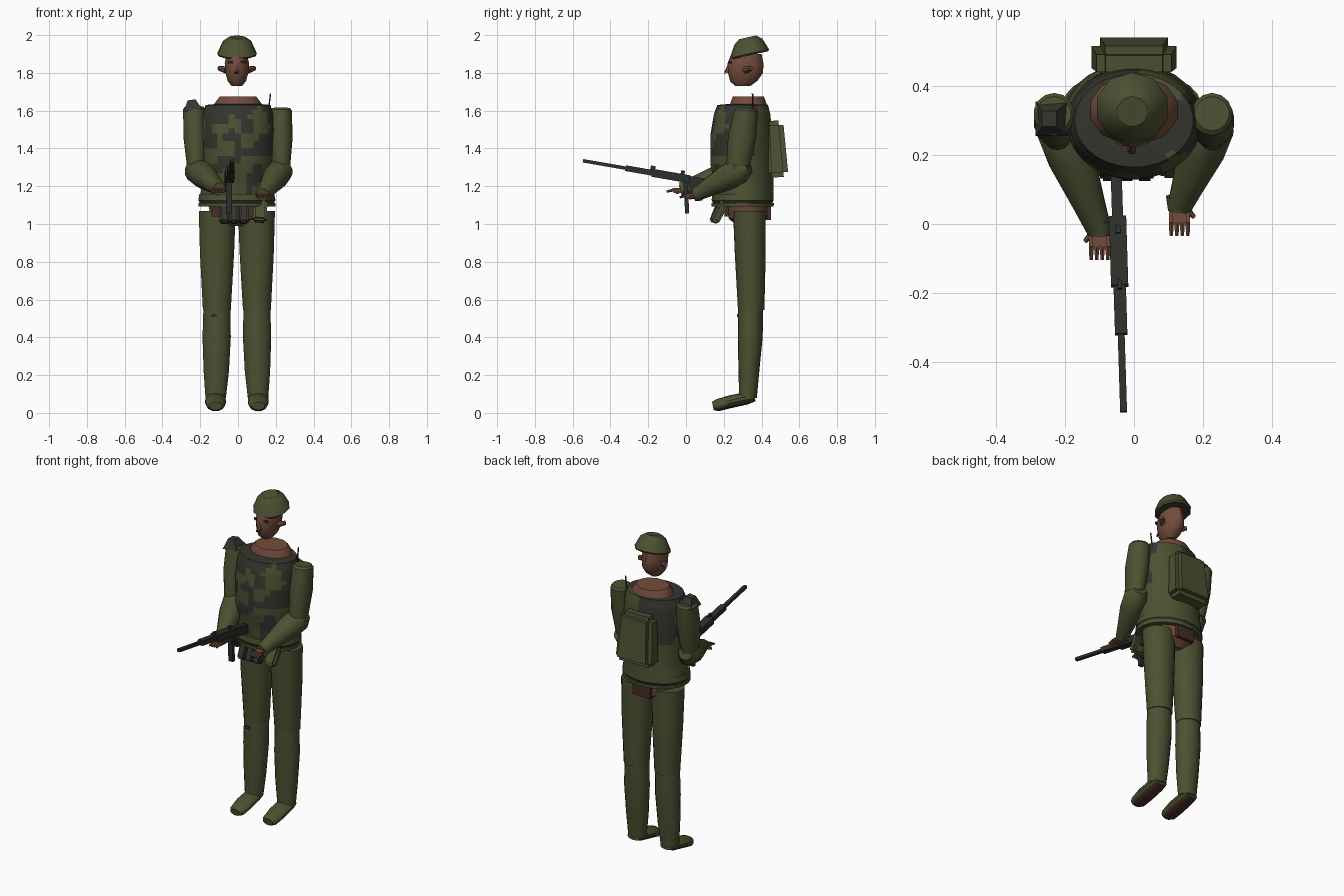
import bpy, bmesh, math
from mathutils import Vector, Euler

cube = bpy.data.objects.get("Cube")
if cube:
    bpy.data.objects.remove(cube, do_unlink=True)


def colour(name, r, g, b):
    m = bpy.data.materials.new(name)
    m.use_nodes = True
    m.diffuse_color = (r, g, b, 1)
    bsdf = m.node_tree.nodes["Principled BSDF"]
    bsdf.inputs["Base Color"].default_value = (r, g, b, 1)
    bsdf.inputs["Roughness"].default_value = 0.8
    return m


OLIVE = colour("olive", 0.072, 0.082, 0.031)
CAMO = colour("dark_camo", 0.036, 0.036, 0.028)
SKIN = colour("brown_skin", 0.17, 0.072, 0.045)
METAL = colour("gunmetal", 0.027, 0.029, 0.025)
LEATHER = colour("dark_leather", 0.06, 0.026, 0.02)
UP = Vector((0, 0, 1))
parts = []


def finish(name, bm, mat):
    bmesh.ops.recalc_face_normals(bm, faces=bm.faces)
    me = bpy.data.meshes.new(name)
    bm.to_mesh(me)
    bm.free()
    me.materials.append(mat)
    ob = bpy.data.objects.new(name, me)
    bpy.context.collection.objects.link(ob)
    parts.append(ob)
    return ob


def loft(name, mat, rings, n=14, axis=UP, fine=1):
    """Skin elliptical rings (x, y, z, rx, ry) that all face along axis."""
    steps = []
    for a, b in zip(rings, rings[1:]):
        for k in range(fine):
            steps.append([p + (q - p) * k / fine for p, q in zip(a, b)])
    steps.append(rings[-1])
    turn = UP.rotation_difference(Vector(axis).normalized())
    bm = bmesh.new()
    loops = []
    for x, y, z, rx, ry in steps:
        angles = [2 * math.pi * (i + 0.5) / n for i in range(n)]
        loops.append([bm.verts.new(Vector((x, y, z)) + turn @ Vector(
            (rx * math.cos(t), ry * math.sin(t), 0))) for t in angles])
    for a, b in zip(loops, loops[1:]):
        for i in range(n):
            j = (i + 1) % n
            bm.faces.new((a[i], a[j], b[j], b[i]))
    bm.faces.new(loops[0])
    bm.faces.new(loops[-1])
    return finish(name, bm, mat)


def limb(name, mat, points, n=14):
    """Round tube through (x, y, z, radius) points."""
    axis = Vector(points[-1][:3]) - Vector(points[0][:3])
    return loft(name, mat, [(*p, p[3]) for p in points], n, axis)


def box(name, mat, loc, size, rot=(0, 0, 0), taper=1, bevel=0):
    bm = bmesh.new()
    bmesh.ops.create_cube(bm, size=1)
    for v in bm.verts:
        if v.co.z > 0:
            v.co.x *= taper
            v.co.y *= taper
        v.co = Vector(a * b for a, b in zip(v.co, size))
    if bevel:
        bmesh.ops.bevel(bm, geom=bm.edges[:], offset=bevel, segments=2, affect='EDGES')
    turn = Euler(rot).to_matrix()
    for v in bm.verts:
        v.co = turn @ v.co + Vector(loc)
    return finish(name, bm, mat)


def paint(ob, mat, rule):
    ob.data.materials.append(mat)
    for f in ob.data.polygons:
        if rule(f):
            f.material_index = len(ob.data.materials) - 1


# Head, face and helmet
loft("head", SKIN, [(-.006, .30, 1.73, .028, .04), (-.006, .305, 1.757, .05, .072),
                    (-.006, .315, 1.80, .062, .093), (-.006, .315, 1.85, .066, .095),
                    (-.006, .32, 1.90, .055, .08)])
limb("nose", SKIN, [(-.006, .228, 1.845, .006), (-.006, .216, 1.80, .014)], 6)
for s, side in ((-1, "right"), (1, "left")):
    box(side + "_eye", METAL, (-.006 + s * .035, .233, 1.857), (.024, .008, .013), (0, 0, s * .4))
    box(side + "_nostril", METAL, (-.006 + s * .007, .206, 1.80), (.006, .006, .014))
    limb(side + "_ear", SKIN, [(-.006 + s * .055, .315, 1.815, .02),
                              (-.006 + s * .095, .345, 1.825, .012)], 8)
helmet = loft("helmet", OLIVE, [(-.005, .337, 1.893, .1, .1), (-.005, .336, 1.902, .108, .106),
                                (-.005, .33, 1.965, .078, .076), (-.005, .326, 1.988, .045, .045)],
              10, (0, -.22, 1))
paint(helmet, CAMO, lambda f: f.normal.z < -.8)

# Torso with camouflage patches chosen by the nearest patch centre
torso = loft("jacket", OLIVE, [(-.006, .31, 1.13, .198, .155), (-.004, .305, 1.22, .185, .158),
                               (-.002, .295, 1.32, .187, .167), (0, .293, 1.48, .196, .163),
                               (0, .297, 1.58, .188, .15), (0, .3, 1.63, .172, .135),
                               (0, .32, 1.635, .12, .1)], 36, fine=4)
dark = [(-.1, .15, 1.58), (.02, .14, 1.6), (-.15, .2, 1.47), (-.04, .13, 1.46), (.04, .13, 1.52),
        (.13, .18, 1.42), (.02, .13, 1.38), (-.08, .15, 1.33), (.18, .28, 1.6), (-.17, .3, 1.6),
        (.1, .15, 1.28), (.19, .3, 1.42), (-.06, .44, 1.6), (-.15, .4, 1.45)]
light = [(-.1, .14, 1.5), (0, .13, 1.53), (.11, .15, 1.54), (-.06, .13, 1.39), (.06, .13, 1.45),
         (.06, .14, 1.32), (-.15, .19, 1.36), (-.03, .14, 1.25), (.15, .2, 1.32), (.08, .44, 1.6),
         (0, .45, 1.45), (.15, .4, 1.45), (-.19, .28, 1.48), (0, .46, 1.25), (-.15, .2, 1.2),
         (.17, .22, 1.2), (.17, .35, 1.3), (-.17, .35, 1.3)]


def near(p, spots):
    return min((p - Vector(s)).length for s in spots)


paint(torso, CAMO, lambda f: near(f.center, dark) < near(f.center, light))
loft("neck_base", SKIN, [(0, .33, 1.60, .135, .105), (0, .33, 1.637, .13, .1), (0, .33, 1.675, .1, .085)], 12)
loft("jacket_hem", OLIVE, [(-.006, .3, 1.092, .205, .165), (-.006, .3, 1.112, .206, .167)], 24)
belt = loft("belt", OLIVE, [(-.006, .3, 1.112, .198, .158), (-.006, .3, 1.125, .206, .166),
                            (-.006, .3, 1.16, .2, .163)], 24)
paint(belt, CAMO, lambda f: f.center.z < 1.12)
loft("hips", SKIN, [(-.006, .33, .99, .06, .06), (-.006, .33, 1.03, .14, .105), (-.006, .33, 1.10, .155, .11)])
box("rear_belt_pouch", LEATHER, (-.006, .44, 1.06), (.12, .02, .08))
box("front_belt_strip", LEATHER, (-.006, .215, 1.075), (.27, .02, .07))

# Backpack and radio aerial
box("backpack", OLIVE, (0, .475, 1.397), (.25, .115, .3), (.07, 0, 0), .86, .025)
limb("aerial", METAL, [(.155, .355, 1.55, .004), (.172, .352, 1.69, .004)], 6)

# Ammunition pouches
for i in range(3):
    box("magazine_pouch_%d" % (i + 1), CAMO, (-.073 + i * .052, .165, 1.06), (.05, .05, .115), (-.35, 0, 0), .9, .008)
box("canteen", OLIVE, (.117, .18, 1.07), (.075, .05, .13), (-.5, .08, 0), .95, .012)

# Arms: (shoulder, elbow, wrist) per side, with hand and fingers
arms = {"right": (-1, (-.232, .32, 1.62), (-.222, .275, 1.31), (-.1, -.02, 1.185)),
        "left": (1, (.226, .32, 1.612), (.228, .275, 1.31), (.132, .05, 1.155))}
for side, (s, sh, el, wr) in arms.items():
    sh, el, wr = Vector(sh), Vector(el), Vector(wr)
    loft(side + "_upper_sleeve", OLIVE, [(*sh, .05, .05), (*sh.lerp(el, .04), .06, .062),
                                         (*sh.lerp(el, .5), .064, .075), (*el, .05, .062)], 14,
         (0, -.1, -1))
    start = el + Vector((-.005 * s, .01, -.025))
    limb(side + "_forearm", OLIVE, [(*(start + Vector((s * .01, .045, .02))), .04), (*start, .07),
                                    (*start.lerp(wr, .3), .069), (*start.lerp(wr, .75), .047), (*wr, .036)])
    limb(side + "_cuff", OLIVE, [(*(wr + Vector((0, .03, .008))), .04), (*(wr + Vector((0, -.01, 0))), .034)])
    palm = wr + Vector((0, -.025, -.008))
    box(side + "_palm", SKIN, palm, (.06, .06, .028), bevel=.008)
    for i in range(4):
        x = palm.x - .024 + i * .016
        limb("%s_finger_%d" % (side, i + 1), SKIN,
             [(x, palm.y - .02, palm.z + .004, .008), (x, palm.y - .058, palm.z - .006, .006)], 6)
    limb(side + "_thumb", SKIN, [(palm.x + s * .02, palm.y + .02, palm.z, .01),
                                 (palm.x + s * .042, palm.y - .005, palm.z - .012, .007)], 6)
box("shoulder_pad", CAMO, (-.242, .305, 1.63), (.095, .1, .055), (0, -.15, 0), .45)

# Legs and boots
for s, side in ((-1, "right"), (1, "left")):
    c = -.006
    loft(side + "_thigh", OLIVE, [(c + s * .104, .335, 1.07, .099, .086), (c + s * .105, .34, .85, .092, .082),
                                  (c + s * .106, .345, .545, .075, .07)], 18)
    loft(side + "_shin", OLIVE, [(c + s * .106, .342, .56, .072, .066), (c + s * .107, .34, .40, .076, .066),
                                 (c + s * .109, .333, .22, .068, .055), (c + s * .112, .328, .08, .055, .047)], 18)
    x = c + s * .113
    boot = loft(side + "_boot", OLIVE, [(x, .365, .08, .042, .018), (x, .32, .077, .054, .033),
                                        (x, .23, .058, .056, .034), (x, .165, .04, .048, .032),
                                        (x, .142, .037, .034, .022)], 14, (0, -1, -.2))
    paint(boot, LEATHER, lambda f: f.normal.z < -.75)
box("knee_patch", CAMO, (-.125, .273, .515), (.03, .006, .016))


# Rifle, laid along a rising line
def rifle(name, y0, y1, width, height, dz=0):
    y = (y0 + y1) / 2
    loc = (-.047 - .031 * y, y, 1.24 - .174 * y + dz)
    return box("rifle_" + name, METAL, loc, (width, (y1 - y0) * 1.015, height), (-.172, 0, .031))


rifle("barrel", -.545, -.3, .02, .018)
rifle("handguard", -.32, -.17, .036, .03)
rifle("receiver", -.18, .02, .05, .042)
rifle("stock", .01, .16, .032, .055, -.01)
rifle("front_sight", -.19, -.165, .012, .05, .012)
rifle("rear_sight", -.03, -.01, .014, .06, .01)
box("rifle_magazine", METAL, (-.048, .002, 1.14), (.03, .022, .17), (.05, 0, 0))
box("rifle_grip", METAL, (-.048, .045, 1.175), (.026, .03, .09), (.35, 0, 0))

# Smooth the rounded parts while keeping sharp edges
bpy.ops.object.select_all(action='DESELECT')
for ob in parts:
    ob.select_set(True)
bpy.context.view_layer.objects.active = parts[0]
bpy.ops.object.shade_smooth_by_angle(angle=math.radians(35))
